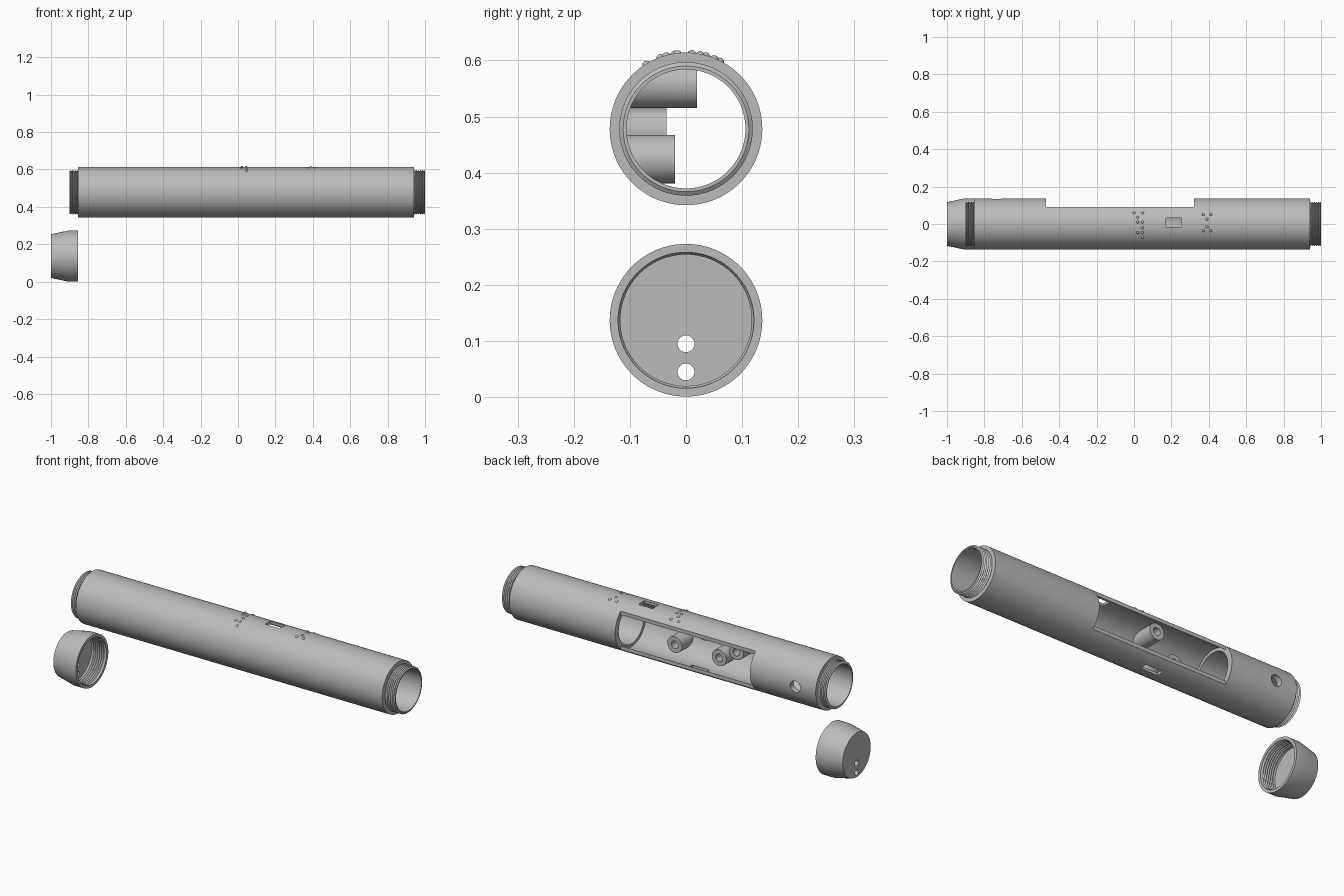
import bpy, math
from mathutils import Matrix, Vector

cube = bpy.data.objects.get("Cube")
if cube:
    bpy.data.objects.remove(cube, do_unlink=True)

grey = bpy.data.materials.new("plain grey")
grey.use_nodes = True
COLOUR = (0.5, 0.5, 0.5, 1)
grey.diffuse_color = COLOUR
grey.node_tree.nodes["Principled BSDF"].inputs["Base Color"].default_value = COLOUR

TUBE_Z, CAP_Z, R = 0.478, 0.137, 0.136
THREAD, BORE, POCKET = 0.119, 0.106, 0.122
WIN_A, WIN_B = -0.47, 0.32


def finish(ob, name):
    ob.name = name
    ob.data.materials.clear()
    ob.data.materials.append(grey)
    bpy.ops.object.select_all(action='DESELECT')
    ob.select_set(True)
    bpy.context.view_layer.objects.active = ob
    bpy.ops.object.shade_smooth_by_angle(angle=math.radians(30))
    return ob


def lathe(name, profile, z, n=96):
    """Spin a closed (x, radius) loop about the x axis."""
    verts, faces, m = [], [], len(profile)
    for i in range(n):
        a = 2 * math.pi * i / n
        verts += [(x, r * math.cos(a), z + r * math.sin(a)) for x, r in profile]
    for i in range(n):
        for j in range(m):
            k, l = (j + 1) % m, (i + 1) % n
            faces.append((i * m + j, i * m + k, l * m + k, l * m + j))
    me = bpy.data.meshes.new(name)
    me.from_pydata(verts, [], faces)
    ob = bpy.data.objects.new(name, me)
    bpy.context.collection.objects.link(ob)
    bpy.ops.object.select_all(action='DESELECT')
    ob.select_set(True)
    bpy.context.view_layer.objects.active = ob
    bpy.ops.object.mode_set(mode='EDIT')
    bpy.ops.mesh.select_all(action='SELECT')
    bpy.ops.mesh.remove_doubles(threshold=0.00001)
    bpy.ops.mesh.normals_make_consistent(inside=False)
    bpy.ops.object.mode_set(mode='OBJECT')
    return ob


def rod(start, end, r, n=40):
    a, b = Vector(start), Vector(end)
    bpy.ops.mesh.primitive_cylinder_add(vertices=n, radius=r, depth=(b - a).length)
    ob = bpy.context.object
    turn = (b - a).to_track_quat('Z', 'Y').to_matrix().to_4x4()
    ob.data.transform(Matrix.Translation((a + b) / 2) @ turn)
    return ob


def box(lo, hi):
    bpy.ops.mesh.primitive_cube_add(size=1)
    ob = bpy.context.object
    a, b = Vector(lo), Vector(hi)
    ob.data.transform(Matrix.Translation((a + b) / 2) @ Matrix.Diagonal((*(b - a), 1)))
    return ob


def boolean(ob, cutter, op='DIFFERENCE'):
    mod = ob.modifiers.new("cut", 'BOOLEAN')
    mod.operation, mod.object, mod.solver = op, cutter, 'EXACT'
    bpy.ops.object.select_all(action='DESELECT')
    ob.select_set(True)
    bpy.context.view_layer.objects.active = ob
    bpy.ops.object.modifier_apply(modifier=mod.name)
    bpy.data.objects.remove(cutter, do_unlink=True)


def thread(x0, x1, low, high, turns):
    """Zigzag of ridges from x0 to x1."""
    step = (x1 - x0) / turns
    points = []
    for i in range(turns):
        points += [(x0 + i * step, low), (x0 + (i + 0.5) * step, high)]
    return points + [(x1, low)]


# Main tube: threaded ends, bore, and a wider pocket in the middle
profile = thread(-0.90, -0.855, 0.112, THREAD, 5)
profile += [(-0.855, R), (0.94, R)]
profile += thread(0.94, 1.0, 0.112, THREAD, 6)
profile += [(1.0, BORE), (WIN_B, BORE), (WIN_B, POCKET),
            (WIN_A, POCKET), (WIN_A, BORE), (-0.90, BORE)]
tube = lathe("main_tube", profile, TUBE_Z)

# Openings: back window, round side hole, top slot, bottom slot
boolean(tube, box((WIN_A, 0.09, 0.3), (WIN_B, 0.3, 0.7)))
boolean(tube, rod((-0.735, 0.05, TUBE_Z), (-0.735, 0.2, TUBE_Z), 0.03))
boolean(tube, box((0.17, -0.015, 0.55), (0.255, 0.032, 0.7)))
boolean(tube, box((-0.14, 0.0, 0.3), (-0.04, 0.035, 0.4)))
finish(tube, "main_tube")

# Hollow mounting posts on the inner front wall: x, z, end y, radius
posts = [(0.08, 0.424, -0.02, 0.043), (-0.18, 0.424, -0.02, 0.043),
         (-0.27, 0.473, -0.035, 0.042), (-0.12, 0.558, 0.02, 0.043)]
for i, (x, z, y, r) in enumerate(posts):
    post = rod((x, -0.13, z), (x, y, z), r)
    boolean(post, rod((x, y - 0.06, z), (x, y + 0.02, z), 0.02, 32))
    boolean(post, rod((-0.6, 0, TUBE_Z), (0.6, 0, TUBE_Z), 0.126, 96), 'INTERSECT')
    finish(post, f"mounting_post_{i + 1}")

# Raised tactile dots on the top, either side of the slot
dots = [(0, 0.06), (0.045, 0.06), (0.02, 0.035), (0.02, 0.01), (0.045, 0.01),
        (0.045, -0.02), (0.02, -0.045), (0.045, -0.045), (0.045, -0.07),
        (0.37, 0.05), (0.41, 0.05), (0.39, 0.025), (0.39, -0.015),
        (0.37, -0.035), (0.41, -0.035)]
for i, (x, y) in enumerate(dots):
    z = TUBE_Z + math.sqrt(R * R - y * y)
    bpy.ops.mesh.primitive_uv_sphere_add(segments=16, ring_count=8, radius=0.008)
    dot = bpy.context.object
    dot.data.transform(Matrix.Translation((x, y, z - 0.003)))
    finish(dot, f"tactile_dot_{i + 1}")

# Separate screw cap: tapered outside, threaded inside
inside = thread(-0.86, -0.93, 0.121, 0.117, 6)
cap = lathe("screw_cap", [(-1.0, 0), (-1.0, 0.117), (-0.91, R), (-0.855, R),
                          (-0.855, 0.121)] + inside + [(-0.94, 0.119), (-0.94, 0)], CAP_Z)
for z in (0.095, 0.045):
    boolean(cap, rod((-1.1, 0, z), (-0.9, 0, z), 0.015, 32))
finish(cap, "screw_cap")
